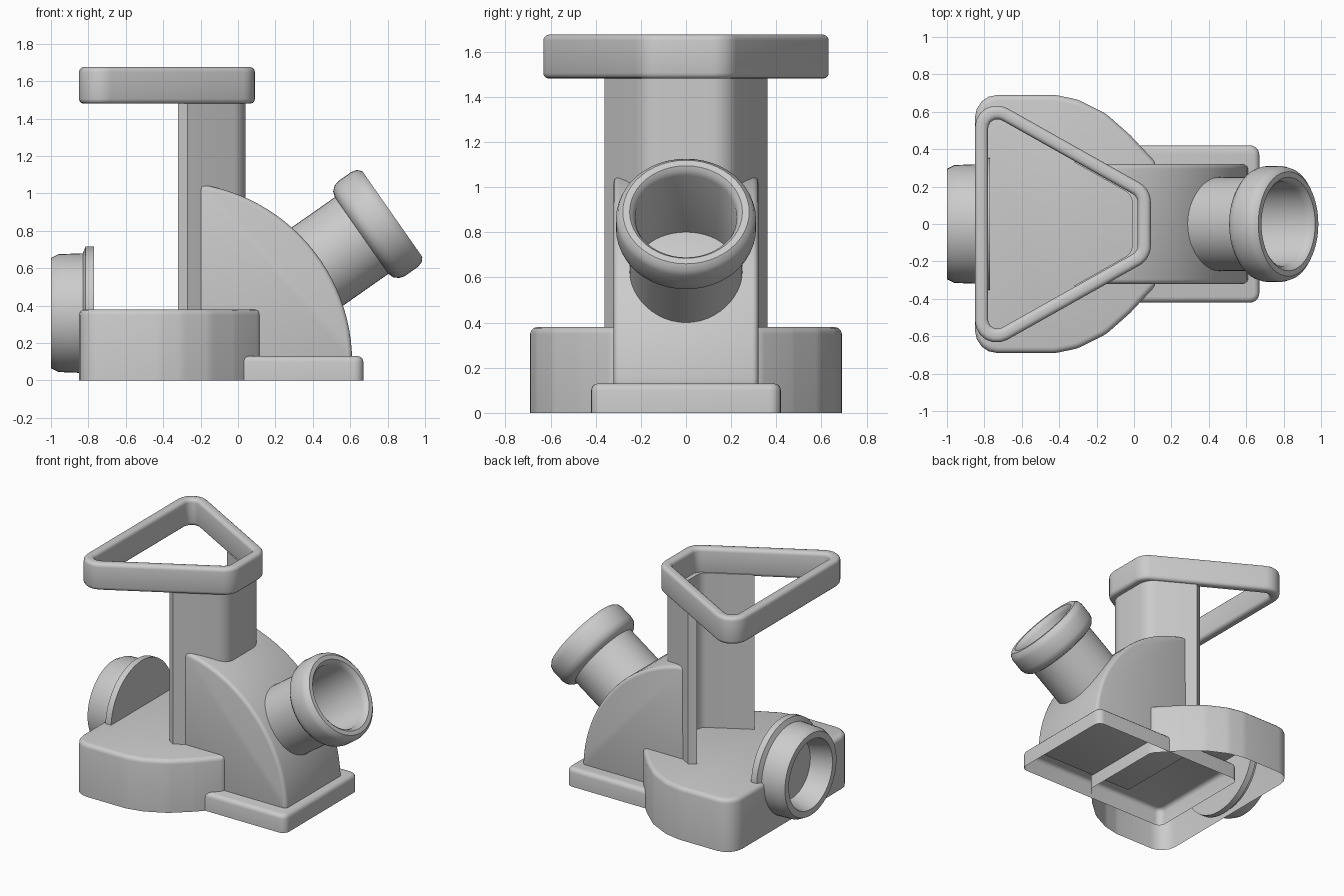
import bpy, bmesh, math
from mathutils import Vector

cube = bpy.data.objects.get("Cube")
if cube:
    bpy.data.objects.remove(cube, do_unlink=True)

grey = bpy.data.materials.new("plain_grey")
grey.use_nodes = True
grey.diffuse_color = (0.6, 0.6, 0.6, 1)
grey.node_tree.nodes["Principled BSDF"].inputs["Base Color"].default_value = (0.6, 0.6, 0.6, 1)


def fillet(points, radii, steps=6, closed=True):
    """Round the corners of a 2D outline."""
    out, n = [], len(points)
    for i, (p, r) in enumerate(zip(points, radii)):
        p = Vector(p)
        if r == 0 or (not closed and i in (0, n - 1)):
            out.append(p)
            continue
        a = (Vector(points[i - 1]) - p).normalized()
        b = (Vector(points[(i + 1) % n]) - p).normalized()
        half = a.angle(b) / 2
        centre = p + (a + b).normalized() * (r / math.sin(half))
        start = p + a * (r / math.tan(half)) - centre
        end = p + b * (r / math.tan(half)) - centre
        turn = start.angle(end)
        for k in range(steps + 1):
            f = k / steps
            out.append(centre + (start * math.sin((1 - f) * turn)
                                 + end * math.sin(f * turn)) / math.sin(turn))
    return out


def finish(name, bm, bevel=0, cutter=None):
    bmesh.ops.remove_doubles(bm, verts=bm.verts, dist=1e-5)
    bmesh.ops.recalc_face_normals(bm, faces=bm.faces)
    mesh = bpy.data.meshes.new(name)
    bm.to_mesh(mesh)
    bm.free()
    mesh.materials.append(grey)
    obj = bpy.data.objects.new(name, mesh)
    bpy.context.collection.objects.link(obj)
    if bevel:
        mod = obj.modifiers.new("round_edges", 'BEVEL')
        mod.width, mod.segments = bevel, 3
        mod.limit_method, mod.angle_limit = 'ANGLE', math.radians(40)
    if cutter:
        mod = obj.modifiers.new("cut", 'BOOLEAN')
        mod.operation, mod.solver, mod.object = 'DIFFERENCE', 'EXACT', cutter
    if obj.modifiers:
        graph = bpy.context.evaluated_depsgraph_get()
        obj.data = bpy.data.meshes.new_from_object(obj.evaluated_get(graph))
        obj.modifiers.clear()
    bpy.ops.object.select_all(action='DESELECT')
    obj.select_set(True)
    bpy.context.view_layer.objects.active = obj
    bpy.ops.object.shade_smooth_by_angle(angle=math.radians(35))
    return obj


def prism(name, outline, low, high, bevel=0, open_bottom=False, along_y=False, cutter=None):
    bm = bmesh.new()
    place = (lambda p, h: (p[0], h, p[1])) if along_y else (lambda p, h: (p[0], p[1], h))
    bottom = [bm.verts.new(place(p, low)) for p in outline]
    top = [bm.verts.new(place(p, high)) for p in outline]
    for i in range(len(outline)):
        bm.faces.new((bottom[i - 1], bottom[i], top[i], top[i - 1]))
    bm.faces.new(top)
    if not open_bottom:
        bm.faces.new(bottom)
    return finish(name, bm, bevel, cutter)


def lathe(name, profile, origin, axis, closed=False, sides=48):
    """Turn (distance along axis, radius) pairs around an axis."""
    bm = bmesh.new()
    quat = Vector(axis).to_track_quat('Z', 'Y')
    rings = []
    for t, r in profile:
        rings.append([bm.verts.new(Vector(origin) + quat @ Vector(
            (r * math.cos(math.tau * k / sides), r * math.sin(math.tau * k / sides), t)))
            for k in range(sides)])
    for j in range(0 if closed else 1, len(rings)):
        for k in range(sides):
            bm.faces.new((rings[j - 1][k - 1], rings[j - 1][k], rings[j][k], rings[j][k - 1]))
    for ring, (t, r) in ((rings[0], profile[0]), (rings[-1], profile[-1])):
        if not closed:
            bm.faces.new(ring)
    return finish(name, bm)


def mirrored(half):
    """Complete an outline given for +y, running from the back to the front."""
    return half + [(x, -y) for x, y in reversed(half)]


# Base plate, a shell open underneath
plate = fillet(mirrored([(-0.59, 0.42), (0.67, 0.42)]), [0.05] * 4)
prism("base_plate", plate, 0, 0.13, 0.03, open_bottom=True)

# Low tank with a curved outline, open underneath
tank_half = [(-0.85, 0.69), (-0.42, 0.69), (-0.3, 0.665), (-0.15, 0.59),
             (-0.02, 0.475), (0.12, 0.325)]
tank = fillet(mirrored(tank_half), [0.12, 0.2, 0.2, 0.2, 0.2, 0] + [0, 0.2, 0.2, 0.2, 0.2, 0.12], 4)
prism("tank", tank, 0, 0.38, 0.03, open_bottom=True)

# Upright channel that wraps the narrow end of the handle
outer = fillet(mirrored([(-0.27, 0.36), (0.04, 0.185)]), [0, 0.12, 0.12, 0], closed=False)
inner = fillet(mirrored([(-0.32, 0.33), (-0.01, 0.155)]), [0, 0.07, 0.07, 0], closed=False)
prism("column", outer + inner[::-1], 0.3, 1.5)

# Hidden cutter that keeps the channel empty
channel = fillet(mirrored([(-0.32, 0.345), (0.015, 0.17)]), [0, 0.09, 0.09, 0])
cutter = prism("channel_cutter", channel, 0.3, 1.6)
cutter.hide_render = True
cutter.hide_set(True)

# Quarter-round body
arc = [(-0.35 + 0.96 * math.cos(a), 0.1 + 0.96 * math.sin(a))
       for a in [math.radians(82) * k / 24 for k in range(25)]]
prism("body", arc + [(-0.22, 0.1)], -0.32, 0.32, 0.025, along_y=True, cutter=cutter)
bpy.data.objects.remove(cutter, do_unlink=True)

# Triangular handle ring
rim_out = fillet(mirrored([(-0.85, 0.716), (0.09, 0.187)]), [0.116, 0.12, 0.12, 0.116])
rim_in = fillet(mirrored([(-0.78, 0.596), (0.02, 0.146)]), [0.05, 0.06, 0.06, 0.05])
bm = bmesh.new()
loops = [[bm.verts.new((p[0], p[1], z)) for p in line]
         for line, z in ((rim_out, 1.48), (rim_out, 1.675), (rim_in, 1.675), (rim_in, 1.48))]
for j in range(4):
    for k in range(len(rim_out)):
        bm.faces.new((loops[j - 1][k - 1], loops[j - 1][k], loops[j][k], loops[j][k - 1]))
finish("handle_ring", bm, 0.025)

# Tilted spout with a thick rounded lip
tilt = math.radians(35)
lathe("spout", [(-0.2, 0.25), (0.27, 0.25), (0.28, 0.28), (0.305, 0.302), (0.335, 0.31),
                (0.42, 0.31), (0.45, 0.302), (0.47, 0.28), (0.47, 0.25), (0.455, 0.235),
                (0.43, 0.225), (-0.2, 0.225)],
      (0.44, 0, 0.62), (math.cos(tilt), 0, math.sin(tilt)), closed=True)

# Round side port with a recessed face
lathe("side_port", [(0, 0.355), (0.045, 0.355), (0.06, 0.32), (0.19, 0.315), (0.23, 0.295),
                    (0.23, 0.25), (0.08, 0.21)],
      (-0.77, 0, 0.36), (-1, 0, 0))
